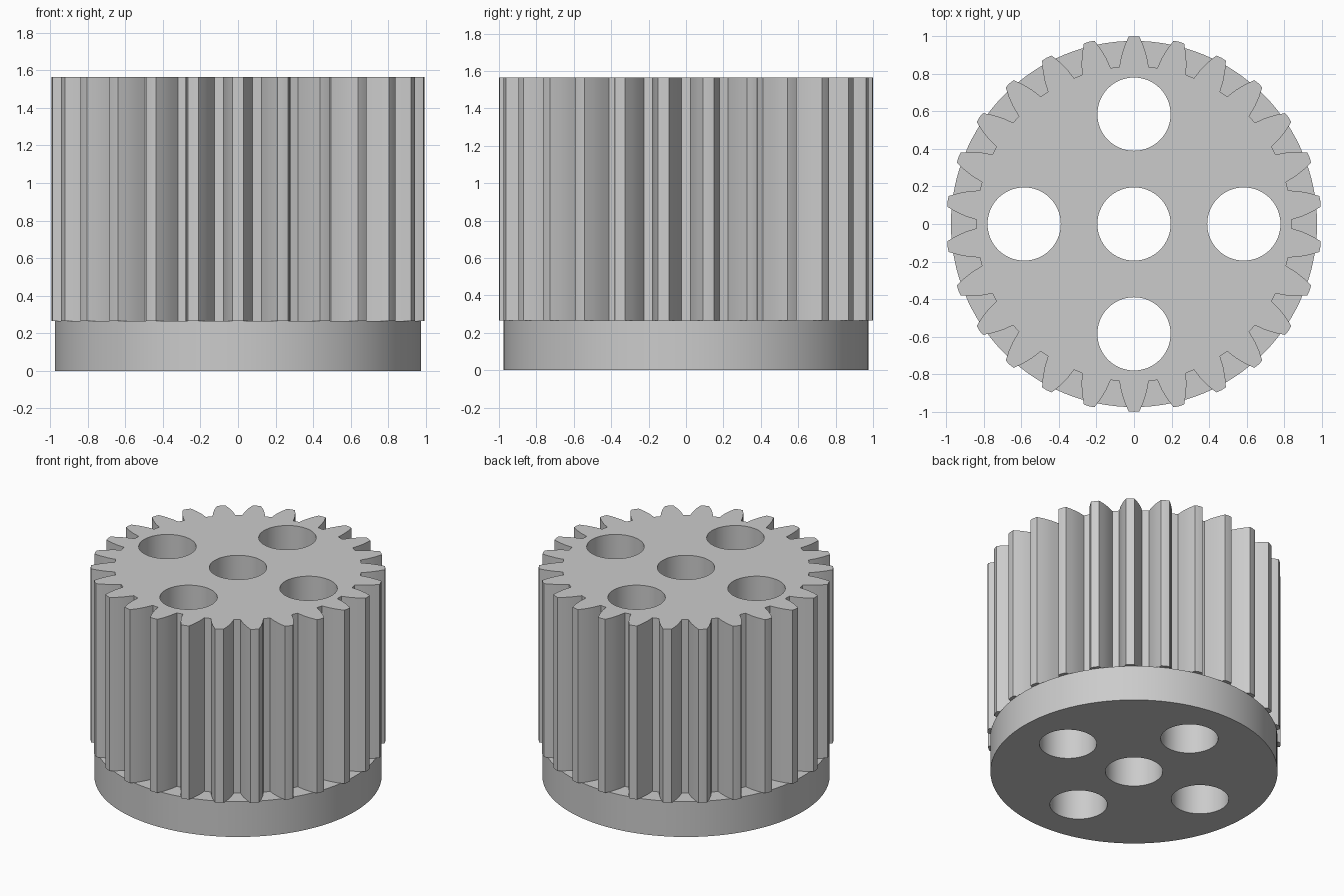
import bpy
import bmesh
from math import cos, sin, pi, radians

cube = bpy.data.objects.get("Cube")
if cube:
    bpy.data.objects.remove(cube, do_unlink=True)

TEETH = 26
BASE_RADIUS = 0.975
BASE_TOP = 0.265
TOP = 1.565
HOLE_RADIUS = 0.195
HOLE_OFFSET = 0.585

grey = bpy.data.materials.new("plain grey")
grey.use_nodes = True
colour = (0.6, 0.6, 0.6, 1)
grey.diffuse_color = colour
grey.node_tree.nodes["Principled BSDF"].inputs["Base Color"].default_value = colour


def circle(radius, cx=0, cy=0, sides=64):
    return [(cx + radius * cos(2 * pi * i / sides), cy + radius * sin(2 * pi * i / sides))
            for i in range(sides)]


def gear_outline():
    # Half of one tooth, root to tip, as (radius, half angle); mirrored for the other flank
    flank = [(0.84, 0.093), (0.895, 0.076), (0.95, 0.053), (0.998, 0.029)]
    tooth = [(r, -a) for r, a in flank] + [(1.0, 0)] + [(r, a) for r, a in reversed(flank)]
    points = []
    for i in range(TEETH):
        middle = pi / 2 + 2 * pi * i / TEETH
        points += [(r * cos(middle + a), r * sin(middle + a)) for r, a in tooth]
    return points


def prism(name, loops, bottom, top):
    """Extrude an outer loop with inner hole loops between two heights."""
    bm = bmesh.new()
    caps = [[], []]
    for loop in loops:
        rings = [[bm.verts.new((x, y, z)) for x, y in loop] for z in (bottom, top)]
        n = len(loop)
        for i in range(n):
            j = (i + 1) % n
            for cap, ring in zip(caps, rings):
                cap.append(bm.edges.new((ring[i], ring[j])))
            bm.faces.new((rings[0][i], rings[0][j], rings[1][j], rings[1][i]))
    for cap in caps:
        bmesh.ops.triangle_fill(bm, edges=cap, use_beauty=True)
    bmesh.ops.recalc_face_normals(bm, faces=bm.faces[:])
    mesh = bpy.data.meshes.new(name)
    bm.to_mesh(mesh)
    bm.free()
    mesh.materials.append(grey)
    part = bpy.data.objects.new(name, mesh)
    bpy.context.collection.objects.link(part)
    bpy.ops.object.select_all(action="DESELECT")
    part.select_set(True)
    bpy.context.view_layer.objects.active = part
    bpy.ops.object.shade_smooth_by_angle(angle=radians(20))
    return part


# Centre bore and four holes around it
centres = [(0, 0)] + [(s * HOLE_OFFSET, 0) for s in (-1, 1)] + [(0, s * HOLE_OFFSET) for s in (-1, 1)]
holes = [circle(HOLE_RADIUS, x, y) for x, y in centres]

# Round flange below, toothed body above
prism("base_flange", [circle(BASE_RADIUS, sides=128)] + holes, 0, BASE_TOP)
prism("gear_body", [gear_outline()] + holes, BASE_TOP, TOP)
